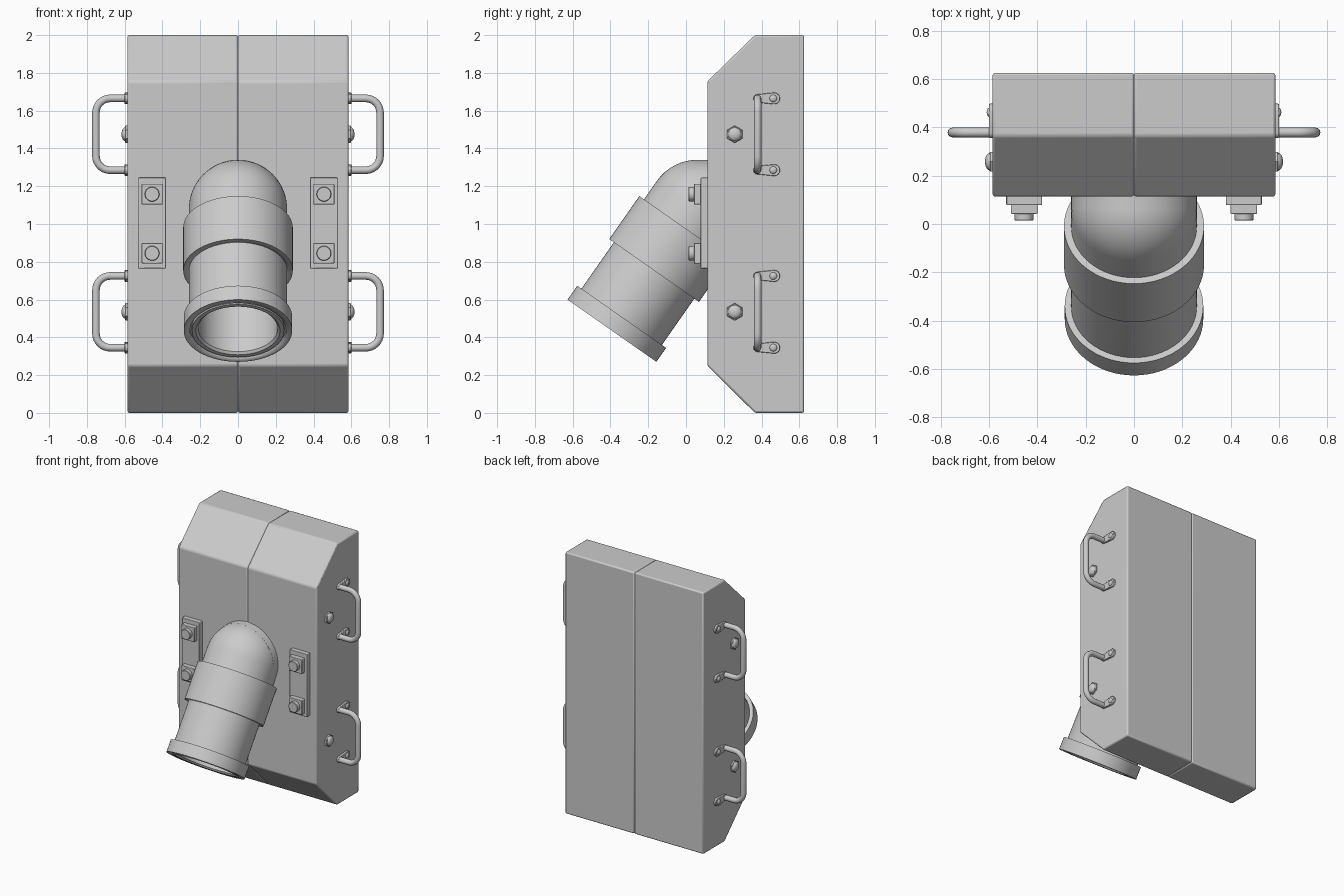
import bpy, bmesh, math
from math import sin, cos, pi, radians
from mathutils import Matrix, Vector

if "Cube" in bpy.data.objects:
    bpy.data.objects.remove(bpy.data.objects["Cube"])


def finish(name, bm, bevel=0.0, segs=2, smooth=True):
    bmesh.ops.recalc_face_normals(bm, faces=bm.faces[:])
    me = bpy.data.meshes.new(name)
    bm.to_mesh(me)
    bm.free()
    ob = bpy.data.objects.new(name, me)
    bpy.context.collection.objects.link(ob)
    bpy.ops.object.select_all(action='DESELECT')
    bpy.context.view_layer.objects.active = ob
    ob.select_set(True)
    if bevel:
        m = ob.modifiers.new("bevel", 'BEVEL')
        m.width, m.segments, m.limit_method = bevel, segs, 'ANGLE'
    if smooth:
        bpy.ops.object.shade_smooth_by_angle(angle=radians(35))
    return ob


def prism(name, pts, x0, x1, bevel=0.0):
    """Extrude a (y, z) outline along x."""
    bm = bmesh.new()
    f = bm.faces.new([bm.verts.new((x0, y, z)) for y, z in pts])
    r = bmesh.ops.extrude_face_region(bm, geom=[f])
    vs = [g for g in r["geom"] if isinstance(g, bmesh.types.BMVert)]
    bmesh.ops.translate(bm, verts=vs, vec=(x1 - x0, 0, 0))
    return finish(name, bm, bevel)


def lathe(name, prof, mat, n=64):
    """Revolve (radius, height) points about local z; ends are capped."""
    bm = bmesh.new()
    rings = [[bm.verts.new(mat @ Vector((r * cos(2 * pi * i / n), r * sin(2 * pi * i / n), h)))
              for i in range(n)] for r, h in prof]
    for a, b in zip(rings, rings[1:]):
        for i in range(n):
            j = (i + 1) % n
            bm.faces.new((a[i], a[j], b[j], b[i]))
    bm.faces.new(rings[0])
    bm.faces.new(rings[-1])
    return finish(name, bm)


def box(name, lo, hi, bevel=0.004):
    pts = [(lo[1], lo[2]), (hi[1], lo[2]), (hi[1], hi[2]), (lo[1], hi[2])]
    return prism(name, pts, lo[0], hi[0], bevel)


def tube(name, pts, r):
    cu = bpy.data.curves.new(name, 'CURVE')
    cu.dimensions = '3D'
    cu.bevel_depth, cu.bevel_resolution, cu.use_fill_caps = r, 4, True
    sp = cu.splines.new('POLY')
    sp.points.add(len(pts) - 1)
    for p, c in zip(sp.points, pts):
        p.co = (*c, 1)
    ob = bpy.data.objects.new(name, cu)
    bpy.context.collection.objects.link(ob)
    bpy.ops.object.select_all(action='DESELECT')
    bpy.context.view_layer.objects.active = ob
    ob.select_set(True)
    bpy.ops.object.convert(target='MESH')
    bpy.ops.object.shade_smooth_by_angle(angle=radians(40))


def dome(r, h, base=0.0, n=6):
    return [(r * cos(a), base + h * sin(a)) for a in [k * pi / 2 / n * 0.98 for k in range(n + 1)]]


def side_matrix(s, x, y, z):
    """Local z points outward along x on side s."""
    return Matrix.Translation((s * x, y, z)) @ Matrix.Rotation(s * pi / 2, 4, 'Y')


FRONT, BACK, W = 0.113, 0.626, 0.585

# main housing: two chamfered halves meeting at the centre seam
outline = [(FRONT, 0.25), (0.365, 0), (BACK, 0), (BACK, 2), (0.365, 2), (FRONT, 1.755)]
prism("housing_left", outline, -W, 0, 0.01)
prism("housing_right", outline, 0, W, 0.01)

# angled pipe with hollow mouth and domed elbow
axis = Matrix.Translation((0, -0.392, 0.435)) @ Matrix.Rotation(radians(-35), 4, 'X')
bore = [(0.21, 0.68), (0.21, 0.012), (0.222, 0.0), (0.245, 0.0), (0.245, 0.02), (0.26, 0.02)]
lathe("angled_pipe", bore + dome(0.26, 0.26, 0.787, 12), axis)
lathe("elbow_stub", [(0.26, 0), (0.26, 0.1)],
      Matrix.Translation((0, 0.058, 1.08)) @ Matrix.Rotation(-pi / 2, 4, 'X'))


# collar and sleeve are closed rings around the pipe
def ring(name, ri, ro, h0, h1, mat):
    ob = lathe(name, [(ri, h0), (ro, h0), (ro, h1), (ri, h1), (ri, h0)], mat)
    bm = bmesh.new()
    bm.from_mesh(ob.data)
    bmesh.ops.delete(bm, geom=[f for f in bm.faces if len(f.verts) > 4], context='FACES')
    bmesh.ops.remove_doubles(bm, verts=bm.verts[:], dist=1e-5)
    bmesh.ops.recalc_face_normals(bm, faces=bm.faces[:])
    bm.to_mesh(ob.data)
    bm.free()


ring("mouth_collar", 0.255, 0.287, 0.0, 0.09, axis)
ring("pipe_sleeve", 0.255, 0.29, 0.389, 0.667, axis)

for s, side in ((-1, "left"), (1, "right")):
    # front mounting plate with two square washers and bolts
    cx = s * 0.455
    box(f"mount_plate_{side}", (cx - 0.074, 0.078, 0.765), (cx + 0.074, 0.12, 1.245))
    for z in (0.845, 1.158):
        box(f"square_washer_{side}", (cx - 0.055, 0.042, z - 0.055), (cx + 0.055, 0.085, z + 0.055))
        m = Matrix.Translation((cx, 0.05, z)) @ Matrix.Rotation(pi / 2, 4, 'X')
        lathe(f"front_bolt_{side}", [(0.039, 0), (0.039, 0.033), (0.036, 0.036)], m, 24)

    for zc in (0.535, 1.475):
        # domed hex bolt beside each handle
        lathe(f"side_hex_{side}", [(0.046, -0.01), (0.046, 0.01), (0.042, 0.014)],
              side_matrix(s, W, 0.258, zc), 6)
        lathe(f"side_bolt_{side}", dome(0.036, 0.02, 0.012), side_matrix(s, W, 0.258, zc), 24)

        # rounded grab handle
        hy, hx, hz, r = 0.379, 0.752, 0.19, 0.075
        half = [(W - 0.005, hz)] + [(hx - r + r * sin(a), hz - r + r * cos(a))
                                    for a in [k * pi / 16 for k in range(9)]]
        path = [(s * x, hy, zc + z) for x, z in half]
        path += [(s * x, hy, zc - z) for x, z in reversed(half)]
        tube(f"grab_handle_{side}", path, 0.02)

        # teardrop foot and screw at both handle ends
        for e in (-1, 1):
            z0 = zc + e * hz
            arc = [k * pi / 8 - pi / 2 for k in range(9)]
            foot = [(0.467 + 0.031 * cos(a), z0 + 0.031 * sin(a)) for a in arc]
            foot += [(hy - 0.022 * cos(a), z0 - 0.022 * sin(a)) for a in arc]
            prism(f"handle_foot_{side}", foot, s * (W - 0.005), s * (W + 0.015), 0.003)
            lathe(f"handle_screw_{side}", dome(0.02, 0.012, 0.013), side_matrix(s, W, 0.462, z0), 16)
